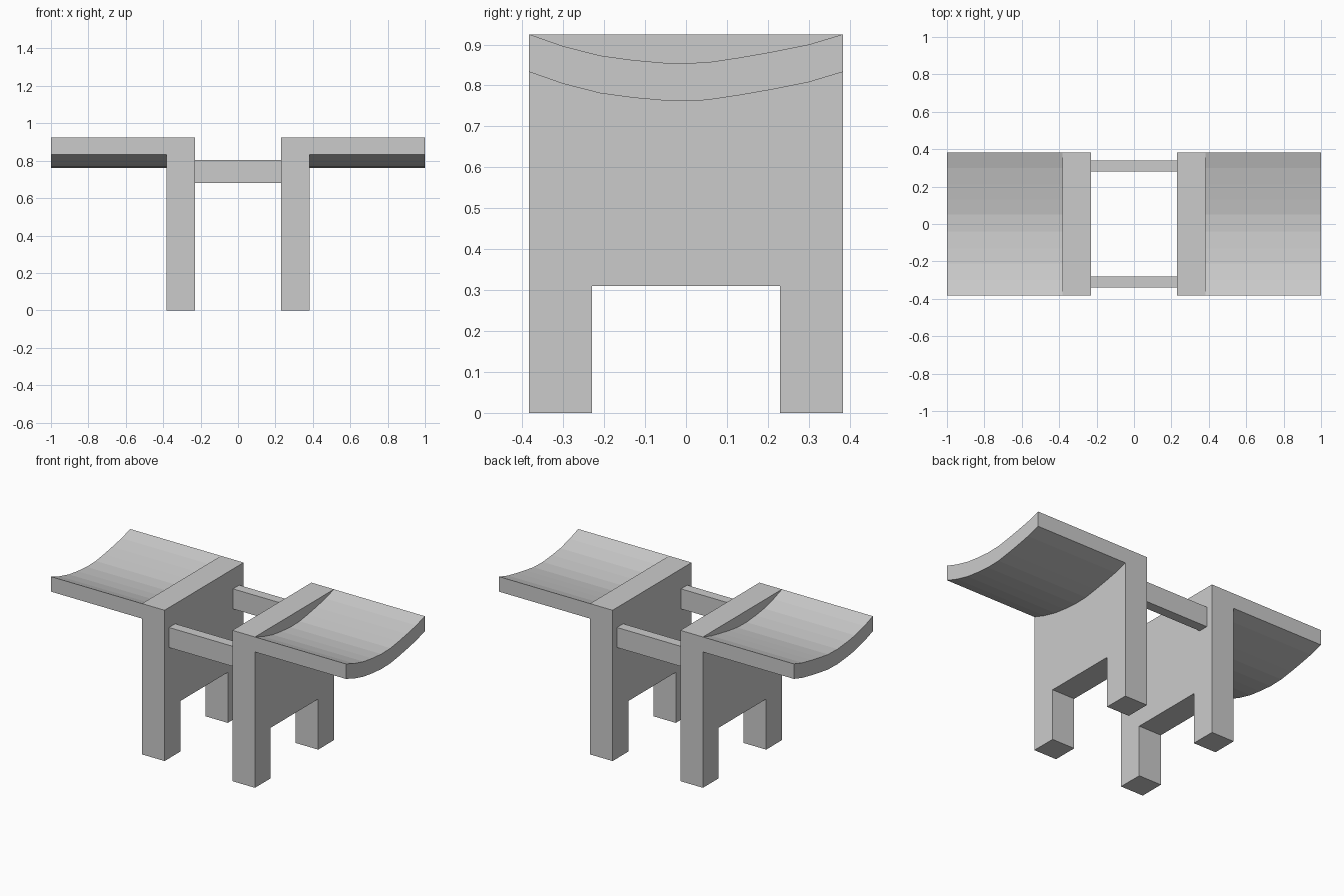
import bpy, bmesh

if "Cube" in bpy.data.objects:
    bpy.data.objects.remove(bpy.data.objects["Cube"])


def extrude_profile(name, profile, x0, x1):
    """Extrude a closed (y, z) outline along x."""
    bm = bmesh.new()
    face = bm.faces.new([bm.verts.new((x0, y, z)) for y, z in profile])
    res = bmesh.ops.extrude_face_region(bm, geom=[face])
    verts = [v for v in res["geom"] if isinstance(v, bmesh.types.BMVert)]
    bmesh.ops.translate(bm, verts=verts, vec=(x1 - x0, 0, 0))
    bmesh.ops.recalc_face_normals(bm, faces=bm.faces)
    mesh = bpy.data.meshes.new(name)
    bm.to_mesh(mesh)
    bm.free()
    obj = bpy.data.objects.new(name, mesh)
    bpy.context.collection.objects.link(obj)
    return obj


def mirror(obj, axis):
    mod = obj.modifiers.new("Mirror", 'MIRROR')
    mod.use_axis = [i == axis for i in range(3)]
    mod.use_mirror_merge = False


# Side panels with a leg cutout, mirrored left and right
W, H, LEG, ARCH = 0.383, 0.925, 0.23, 0.31
panel = extrude_profile("side_panels", [
    (-W, 0), (-LEG, 0), (-LEG, ARCH), (LEG, ARCH),
    (LEG, 0), (W, 0), (W, H), (-W, H)], 0.23, 0.383)
mirror(panel, 0)

# Curved seat slabs, facing outward on both sides
curve = [(-W, H), (-0.30, 0.896), (-0.21, 0.873), (-0.13, 0.862),
         (-0.04, 0.854), (0.05, 0.856), (0.13, 0.868), (0.21, 0.882),
         (0.30, 0.900), (W, H)]
T = 0.092
seat = extrude_profile("curved_seats",
                       curve + [(y, z - T) for y, z in reversed(curve)],
                       0.383, 1.0)
mirror(seat, 0)

# Cross rails between the panels, mirrored front and back
rail = extrude_profile("cross_rails", [
    (-0.34, 0.68), (-0.28, 0.68), (-0.28, 0.803), (-0.34, 0.803)],
    -0.23, 0.23)
mirror(rail, 1)
